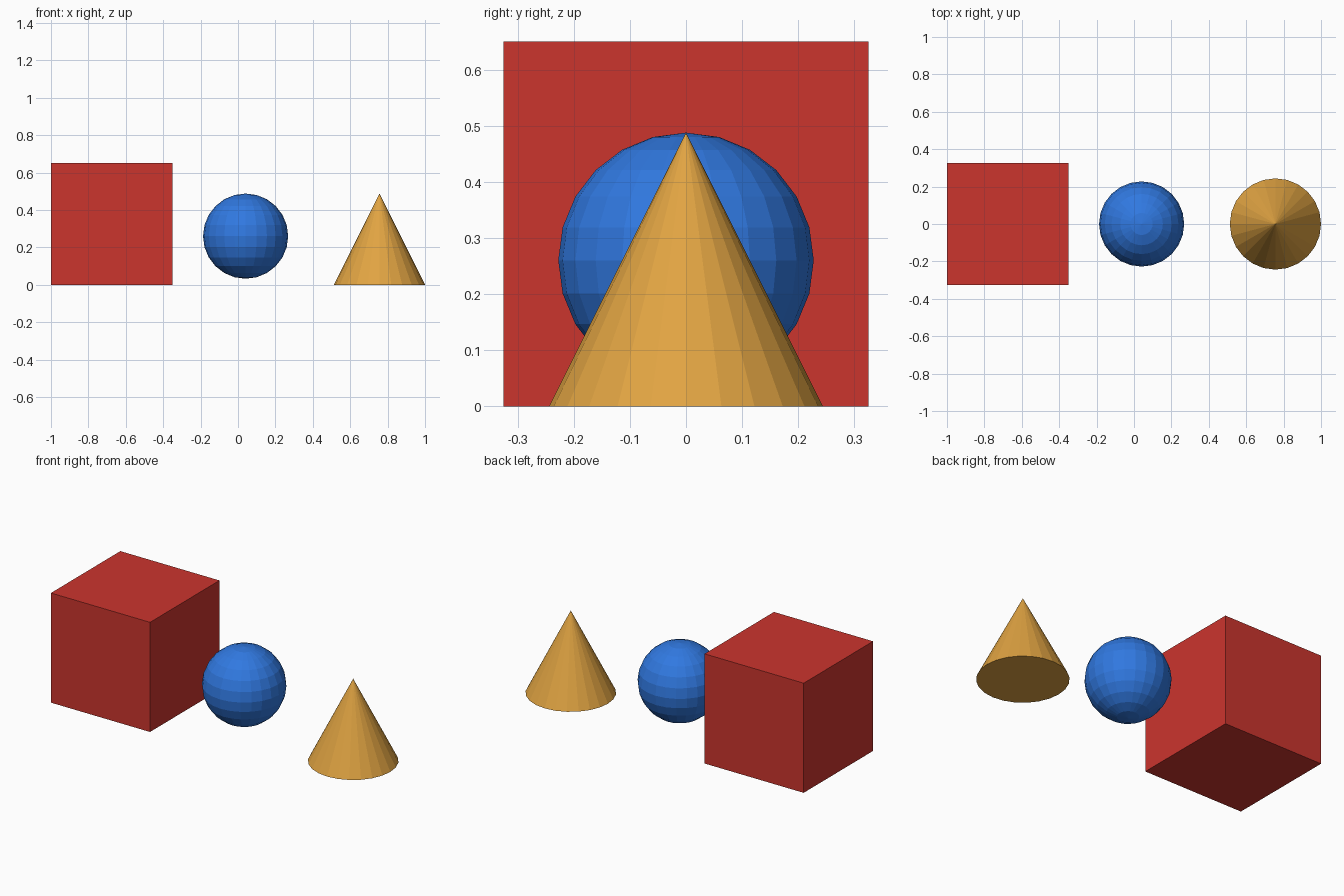
import bpy

default = bpy.data.objects.get("Cube")
if default:
    bpy.data.objects.remove(default, do_unlink=True)

# All proportions follow from half the side of the block
HALF = 2 / 6.15
SPACING = 2.2 * HALF
BLOCK_X = HALF - 1


def finish(name, colour_name, colour):
    """Name the active primitive and give it one flat colour."""
    obj = bpy.context.object
    obj.name = obj.data.name = name
    mat = bpy.data.materials.new(colour_name)
    mat.use_nodes = True
    mat.diffuse_color = (*colour, 1)
    mat.node_tree.nodes["Principled BSDF"].inputs["Base Color"].default_value = (*colour, 1)
    obj.data.materials.append(mat)


# Block
bpy.ops.mesh.primitive_cube_add(size=2 * HALF, location=(BLOCK_X, 0, HALF))
finish("block", "red", (0.6, 0.035, 0.027))

# Faceted ball, its top level with the tip of the cone
bpy.ops.mesh.primitive_uv_sphere_add(
    segments=24, ring_count=12, radius=0.7 * HALF,
    location=(BLOCK_X + SPACING, 0, 0.8 * HALF))
finish("ball", "blue", (0.03, 0.19, 0.75))

# Faceted cone
bpy.ops.mesh.primitive_cone_add(
    vertices=24, radius1=0.75 * HALF, radius2=0, depth=1.5 * HALF,
    location=(BLOCK_X + 2 * SPACING, 0, 0.75 * HALF))
finish("cone", "gold", (0.75, 0.37, 0.055))
